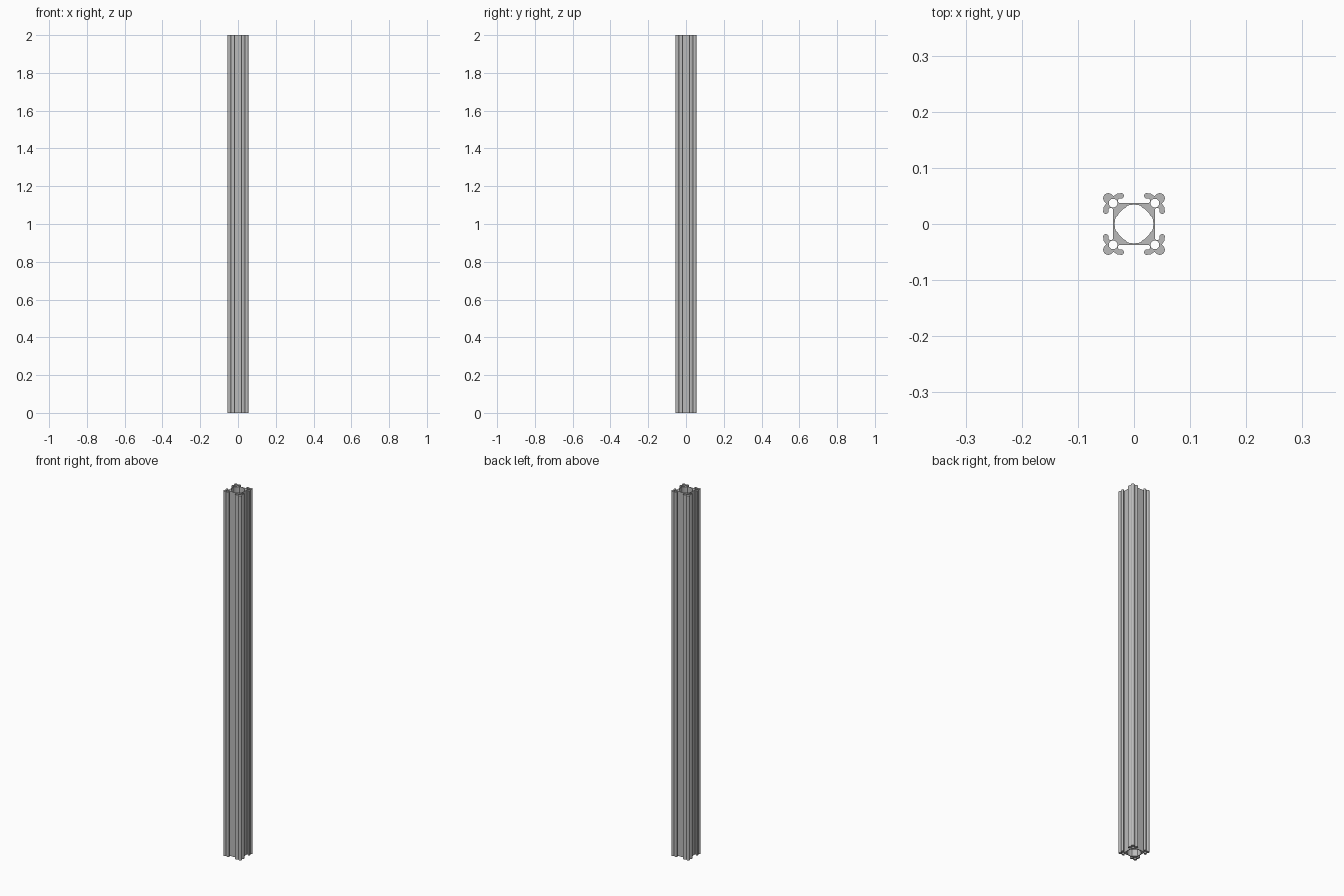
import bpy, bmesh, math
from mathutils import Vector

cube = bpy.data.objects.get("Cube")
if cube:
    bpy.data.objects.remove(cube)

LENGTH = 2.0


def arc(cx, cy, r, a0, a1, n):
    """Points along an arc, angles in degrees, both ends included."""
    angles = [math.radians(a0 + (a1 - a0) * i / n) for i in range(n + 1)]
    return [(cx + r * math.cos(a), cy + r * math.sin(a)) for a in angles]


# Half of one corner: slot floor, slot end, hooked lip, notch, corner lobe
half = [(0.0375, 0.0265), (0.0400, 0.0285), (0.0430, 0.0285),
        (0.0455, 0.0265), (0.0455, 0.0215)]
half += arc(0.0502, 0.0228, 0.0048, 200, 385, 9)
half += [(0.0545, 0.0290), (0.0525, 0.0325), (0.0505, 0.0350), (0.0500, 0.0370)]
half += arc(0.0460, 0.0460, 0.0090, -55, 45, 8)

# Mirror across the diagonal, then turn four times
corner = half + [(y, x) for x, y in reversed(half[:-1])]
outline = []
for _ in range(4):
    outline += corner
    corner = [(-y, x) for x, y in corner]

# Central bore, slightly relieved in the middle of each wall
bore = []
for q in range(4):
    a = 90 * q
    bore += arc(0, 0, 0.0345, a - 22, a + 22, 6)
    bore += arc(0, 0, 0.0328, a + 26, a + 64, 5)

# Screw channel in each corner
channels = [arc(sx * 0.0372, sy * 0.0372, 0.0078, 0, 345, 23)
            for sx in (-1, 1) for sy in (-1, 1)]

# Fill the cross-section and extrude it upwards
bm = bmesh.new()
for loop in [outline, bore] + channels:
    verts = [bm.verts.new((x, y, 0)) for x, y in loop]
    for i, v in enumerate(verts):
        bm.edges.new((v, verts[(i + 1) % len(verts)]))
bmesh.ops.triangle_fill(bm, edges=bm.edges[:], use_beauty=True,
                        use_dissolve=False, normal=Vector((0, 0, 1)))
top = bmesh.ops.extrude_face_region(bm, geom=bm.faces[:], use_keep_orig=True)
bmesh.ops.translate(bm, vec=(0, 0, LENGTH),
                    verts=[g for g in top["geom"] if isinstance(g, bmesh.types.BMVert)])
bmesh.ops.recalc_face_normals(bm, faces=bm.faces[:])

mesh = bpy.data.meshes.new("slotted_rail")
bm.to_mesh(mesh)
bm.free()
rail = bpy.data.objects.new("slotted_rail", mesh)
bpy.context.scene.collection.objects.link(rail)

# Plain aluminium grey
mat = bpy.data.materials.new("aluminium_grey")
mat.use_nodes = True
colour = (0.5, 0.5, 0.5, 1)
mat.diffuse_color = colour
mat.node_tree.nodes["Principled BSDF"].inputs["Base Color"].default_value = colour
mesh.materials.append(mat)

# Smooth the rounded faces, keep the edges crisp
bpy.ops.object.select_all(action='DESELECT')
rail.select_set(True)
bpy.context.view_layer.objects.active = rail
bpy.ops.object.shade_smooth_by_angle(angle=math.radians(30))
